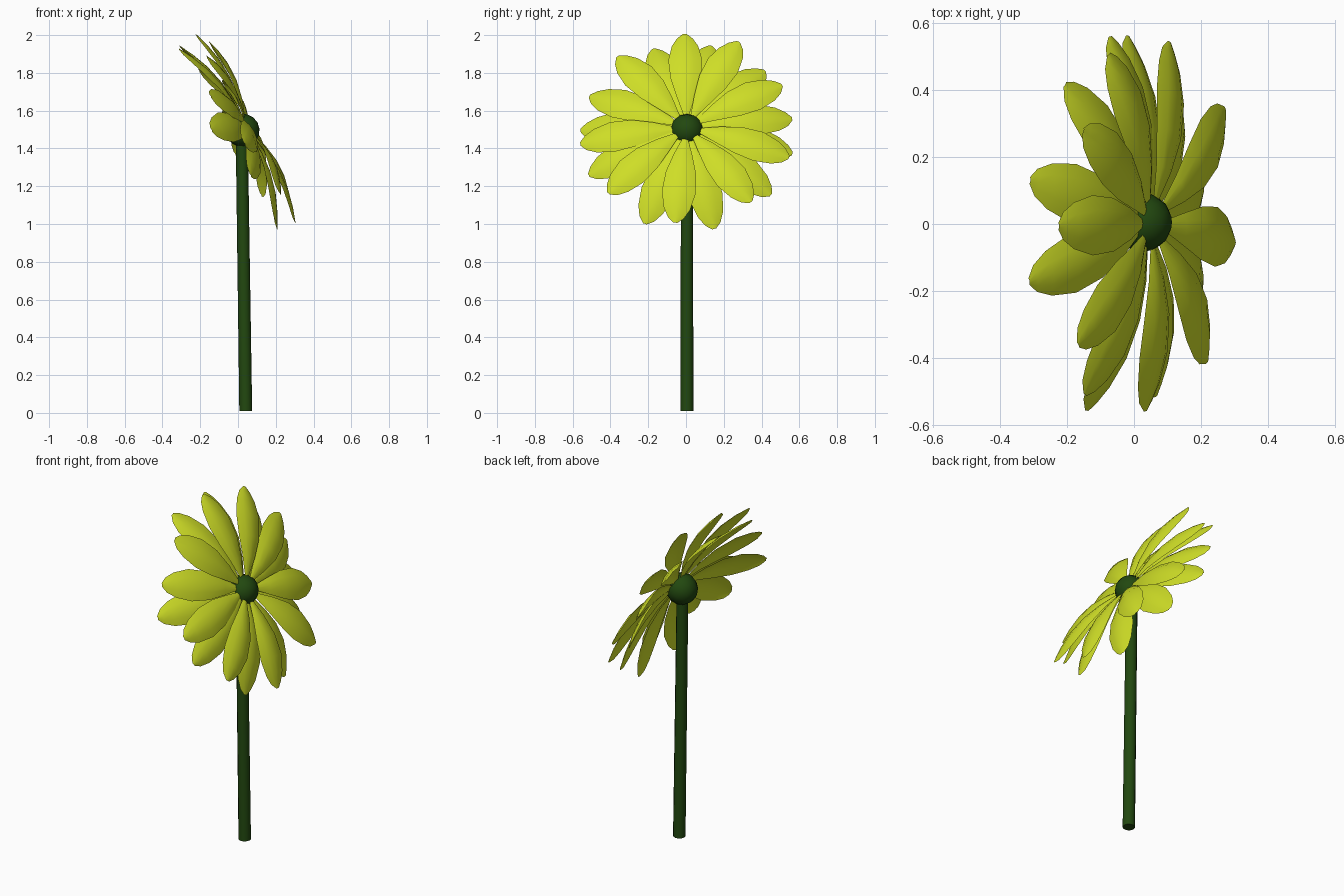
import bpy
import bmesh
from math import radians
from mathutils import Matrix, Vector

if "Cube" in bpy.data.objects:
    bpy.data.objects.remove(bpy.data.objects["Cube"], do_unlink=True)


def make_material(name, colour):
    mat = bpy.data.materials.new(name)
    mat.use_nodes = True
    mat.diffuse_color = (*colour, 1)
    mat.node_tree.nodes["Principled BSDF"].inputs["Base Color"].default_value = (*colour, 1)
    return mat


yellow = make_material("petal yellow", (0.62, 0.73, 0.02))
green = make_material("dark green", (0.016, 0.065, 0.005))


def finish(name, bm, mat, matrix, sharp_angle):
    bmesh.ops.recalc_face_normals(bm, faces=bm.faces)
    mesh = bpy.data.meshes.new(name)
    bm.to_mesh(mesh)
    bm.free()
    mesh.materials.append(mat)
    obj = bpy.data.objects.new(name, mesh)
    obj.matrix_world = matrix
    bpy.context.collection.objects.link(obj)
    bpy.ops.object.select_all(action="DESELECT")
    obj.select_set(True)
    bpy.context.view_layer.objects.active = obj
    bpy.ops.object.shade_smooth_by_angle(angle=radians(sharp_angle))
    return obj


# Frame of the flower head: local x is sideways, y is up the face, z is outward
across, facing = Vector((0, 1, 0)), Vector((0.88, 0, 0.47)).normalized()
up = facing.cross(across)
head = Matrix((across, up, facing)).transposed().to_4x4()
head.translation = (0.03, 0.003, 1.5)

# Petal stations: share of length, half width, forward arch
STATIONS = [(0.1, 0.01, 0.03), (0.3, 0.048, 0.052), (0.5, 0.08, 0.06), (0.7, 0.09, 0.05),
            (0.86, 0.07, 0.028), (0.95, 0.042, 0.01), (1, 0.01, 0)]
LENGTH = 0.567


def petal(name, angle, depth):
    bm = bmesh.new()
    rows = []
    for share, half, arch in STATIONS:
        row = []
        for side in (-1, -0.5, 0, 0.5, 1):
            droop = 0.25 * half * side * side
            row.append(bm.verts.new((share * LENGTH, half * side, arch + depth * share - droop)))
        rows.append(row)
    for low, high in zip(rows, rows[1:]):
        for i in range(len(low) - 1):
            bm.faces.new((low[i], high[i], high[i + 1], low[i + 1]))
    finish(name, bm, yellow, head @ Matrix.Rotation(radians(angle), 4, "Z"), 60)


# Two overlapping rings of petals: angle, depth of the tip
FRONT = [(91, 0.015), (61, 0.06), (27, 0.02), (-17, 0), (-53, 0.035),
         (-96, 0.01), (-137, 0.01), (-173, -0.03), (130, 0.01)]
BACK = [(108, -0.1), (77, -0.09), (43, -0.06), (10, -0.06), (-9, -0.1), (-38, -0.08),
        (-75, -0.09), (-113, -0.08), (-156, -0.08), (172, -0.15), (155, -0.07)]
for ring, petals in (("front", FRONT), ("back", BACK)):
    for number, (angle, depth) in enumerate(petals, 1):
        petal(f"{ring}_petal_{number}", angle, depth)

# Round flower centre
bm = bmesh.new()
bmesh.ops.create_uvsphere(bm, u_segments=12, v_segments=8, radius=0.089)
centre = head.copy()
centre.translation = (0.025, 0.005, 1.495)
finish("flower_centre", bm, green, centre, 60)

# Slightly leaning stem
foot, top = Vector((0.041, 0.005, 0.01)), Vector((0.02, 0.005, 1.46))
axis = top - foot
bm = bmesh.new()
bmesh.ops.create_cone(bm, cap_ends=True, segments=12, radius1=0.034, radius2=0.032,
                      depth=axis.length)
lean = axis.to_track_quat("Z", "Y").to_matrix().to_4x4()
finish("stem", bm, green, Matrix.Translation((foot + top) / 2) @ lean, 40)
